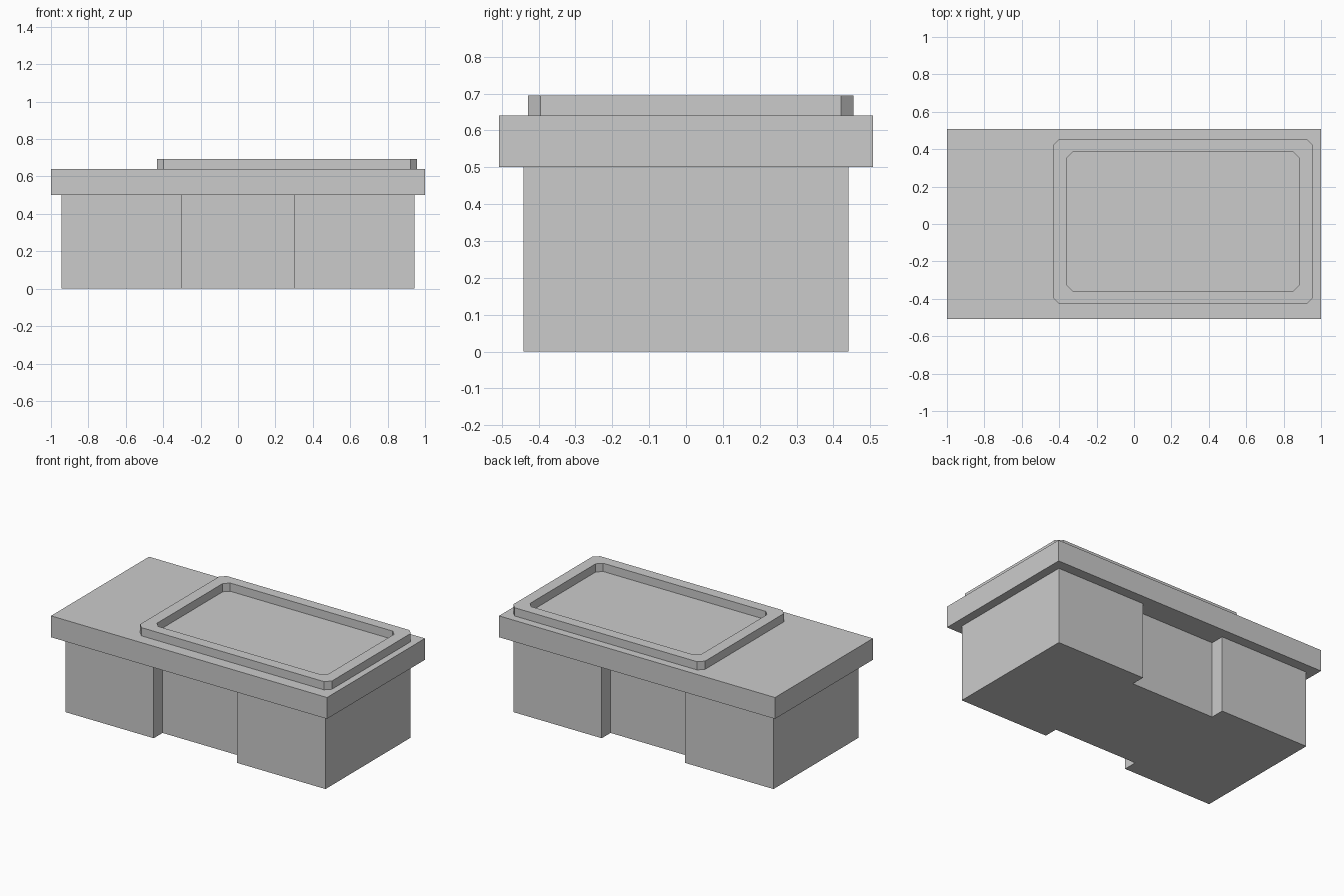
import bpy, bmesh

if "Cube" in bpy.data.objects:
    bpy.data.objects.remove(bpy.data.objects["Cube"])


def extrude(name, outline, z0, z1):
    """Closed prism from a counter-clockwise outline."""
    bm = bmesh.new()
    face = bm.faces.new([bm.verts.new((x, y, z0)) for x, y in outline])
    top = bmesh.ops.extrude_face_region(bm, geom=[face])["geom"]
    verts = [v for v in top if isinstance(v, bmesh.types.BMVert)]
    bmesh.ops.translate(bm, verts=verts, vec=(0, 0, z1 - z0))
    return finish(name, bm)


def finish(name, bm):
    bmesh.ops.recalc_face_normals(bm, faces=bm.faces)
    mesh = bpy.data.meshes.new(name)
    bm.to_mesh(mesh)
    bm.free()
    obj = bpy.data.objects.new(name, mesh)
    bpy.context.collection.objects.link(obj)
    return obj


def chamfered(x0, x1, y0, y1, c):
    return [(x0 + c, y0), (x1 - c, y0), (x1, y0 + c), (x1, y1 - c),
            (x1 - c, y1), (x0 + c, y1), (x0, y1 - c), (x0, y0 + c)]


# Cabinet base with a shallow knee recess at front and back
X, Y, RX, RY = 0.943, 0.441, 0.302, 0.35
front = [(-X, -Y), (-RX, -Y), (-RX, -RY), (RX, -RY), (RX, -Y), (X, -Y)]
extrude("cabinet_base", front + [(-x, -y) for x, y in front], 0, 0.5)

# Overhanging top slab
TX, TY = 1.0, 0.507
extrude("counter_top", [(-TX, -TY), (TX, -TY), (TX, TY), (-TX, TY)], 0.5, 0.64)

# Raised rim: ring between two chamfered outlines
outer = chamfered(-0.433, 0.957, -0.429, 0.455, 0.034)
inner = chamfered(-0.359, 0.883, -0.358, 0.386, 0.032)
bm = bmesh.new()
loops = [[bm.verts.new((x, y, z)) for x, y in outline]
         for outline, z in ((outer, 0.64), (outer, 0.694),
                            (inner, 0.694), (inner, 0.64))]
for k in range(4):
    a, b = loops[k], loops[(k + 1) % 4]
    for i in range(8):
        j = (i + 1) % 8
        bm.faces.new((a[i], a[j], b[j], b[i]))
finish("raised_rim", bm)
